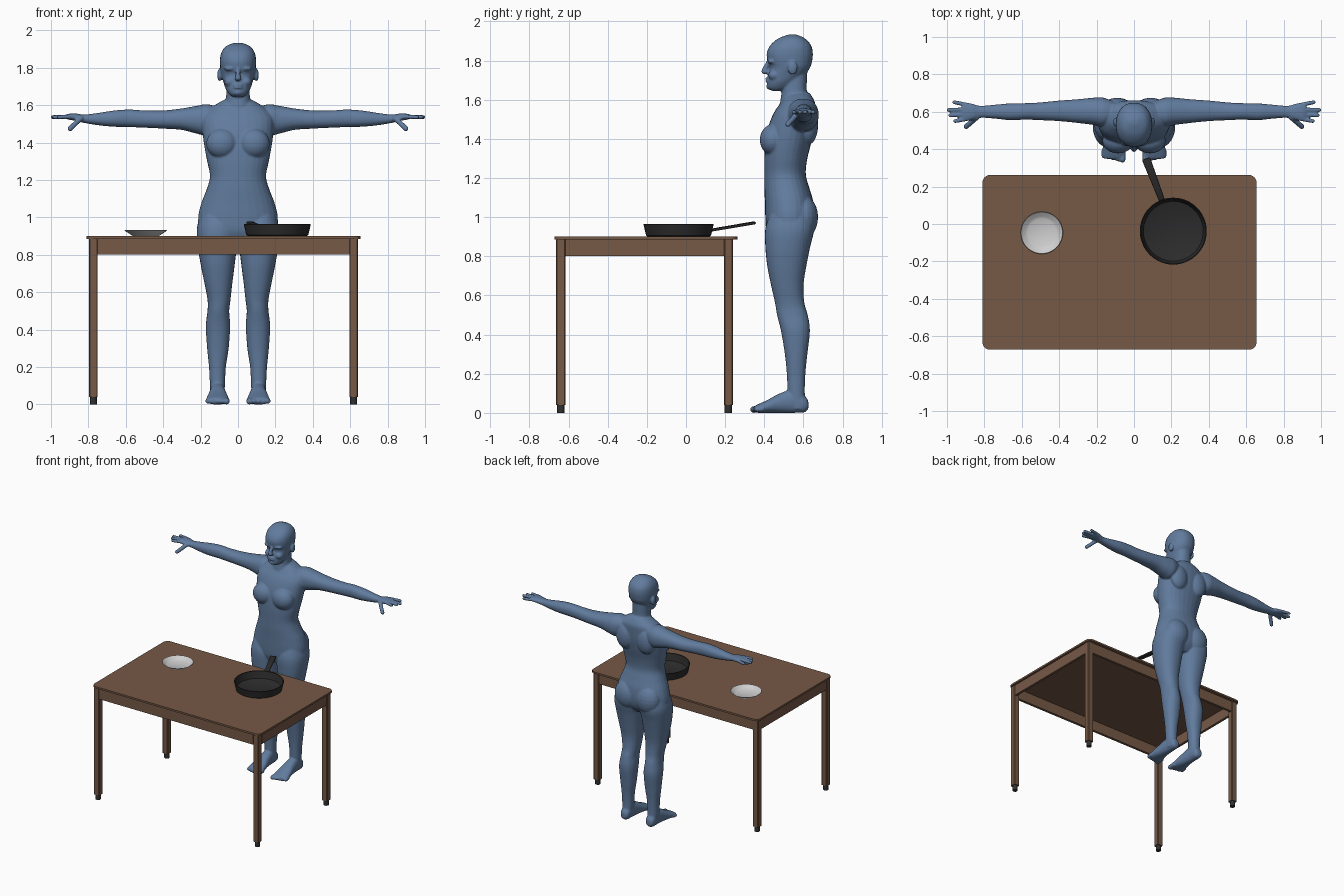
import bpy, bmesh, math
from mathutils import Vector, Matrix

cube = bpy.data.objects.get("Cube")
if cube:
    bpy.data.objects.remove(cube, do_unlink=True)


def material(name, r, g, b):
    mat = bpy.data.materials.new(name)
    mat.use_nodes = True
    mat.diffuse_color = (r, g, b, 1)
    bsdf = next(n for n in mat.node_tree.nodes if n.type == "BSDF_PRINCIPLED")
    bsdf.inputs["Base Color"].default_value = (r, g, b, 1)
    return mat


blue = material("slate_blue", .12, .2, .34)
wood = material("brown_wood", .18, .1, .062)
black = material("pan_black", .025, .025, .025)
rubber = material("dark_rubber", .03, .03, .03)
white = material("plate_white", .62, .62, .62)


def finish(name, bm, mat, smooth=False):
    bmesh.ops.recalc_face_normals(bm, faces=bm.faces[:])
    mesh = bpy.data.meshes.new(name)
    bm.to_mesh(mesh)
    bm.free()
    mesh.materials.append(mat)
    obj = bpy.data.objects.new(name, mesh)
    bpy.context.collection.objects.link(obj)
    if smooth:
        bpy.ops.object.select_all(action="DESELECT")
        obj.select_set(True)
        bpy.context.view_layer.objects.active = obj
        bpy.ops.object.shade_smooth_by_angle(angle=math.radians(35))
    return obj


# ---- helpers for soft body forms ----
def loft(bm, axis, rows, sides=28, steps=4):
    """Skin oval sections; each row is position, a min, a max, b min, b max."""
    rows = [Vector(r) for r in rows]
    path = []
    for i in range(len(rows) - 1):
        p1, p2 = rows[i], rows[i + 1]
        m1 = (p2 - rows[max(i - 1, 0)]) / 2
        m2 = (rows[min(i + 2, len(rows) - 1)] - p1) / 2
        for k in range(steps):
            t = k / steps
            a, b = t * t * (3 - 2 * t), t * (1 - t)
            path.append(p1 * (1 - a) + p2 * a + m1 * (b * (1 - t)) - m2 * (b * t))
    path.append(rows[-1])
    rings = []
    for pos, a0, a1, b0, b1 in path:
        ring = []
        for k in range(sides):
            c, s = math.cos(math.tau * k / sides), math.sin(math.tau * k / sides)
            u = (a0 + a1) / 2 + (a1 - a0) / 2 * math.copysign(abs(c) ** .9, c)
            v = (b0 + b1) / 2 + (b1 - b0) / 2 * math.copysign(abs(s) ** .9, s)
            co = {"x": (pos, u, v), "y": (u, pos, v), "z": (u, v, pos)}[axis]
            ring.append(bm.verts.new(co))
        rings.append(ring)
    for r, q in zip(rings, rings[1:]):
        for k in range(sides):
            n = (k + 1) % sides
            bm.faces.new((r[k], r[n], q[n], q[k]))
    bm.faces.new(rings[0][::-1])
    bm.faces.new(rings[-1])


def trunk(bm, rows):
    loft(bm, "z", [(z, -w, w, y0, y1) for z, w, y0, y1 in rows])


def blob(bm, centre, radii):
    bmesh.ops.create_uvsphere(bm, u_segments=20, v_segments=12, radius=1,
                              matrix=Matrix.LocRotScale(Vector(centre), None, Vector(radii)))


def capsule(bm, start, end, r):
    start, end = Vector(start), Vector(end)
    d = end - start
    verts = bmesh.ops.create_uvsphere(bm, u_segments=12, v_segments=9, radius=r)["verts"]
    for v in verts:
        if v.co.z > 0:
            v.co.z += d.length - r
    bmesh.ops.transform(bm, verts=verts, matrix=Matrix.Translation(start)
                        @ d.to_track_quat("Z", "Y").to_matrix().to_4x4())


# ---- figure: the left half of paired forms, then mirrored ----
bm = bmesh.new()
# leg
loft(bm, "z", [(.02, .075, .145, .53, .615), (.1, .07, .15, .52, .607),
               (.2, .065, .155, .515, .61), (.3, .05, .165, .505, .62),
               (.42, .042, .172, .485, .633), (.5, .047, .163, .465, .622),
               (.56, .04, .163, .455, .605), (.65, .03, .18, .435, .6),
               (.75, .017, .2, .415, .615), (.85, .006, .216, .405, .635),
               (.94, 0, .22, .405, .655), (1.02, .03, .2, .43, .64)])
# foot and toes
loft(bm, "y", [(.625, .09, .13, .02, .06), (.605, .075, .145, .003, .09),
               (.55, .07, .148, 0, .12), (.48, .063, .155, 0, .1),
               (.42, .052, .166, 0, .068), (.37, .05, .17, 0, .045),
               (.35, .06, .162, .005, .035)])
for i in range(5):
    x = .062 + .025 * i
    capsule(bm, (x, .39, .02), (x, .328 + .006 * i, .016), .018 if i == 0 else .013)
# arm
loft(bm, "x", [(.08, .56, .64, 1.5, 1.58), (.16, .52, .675, 1.44, 1.605),
               (.22, .53, .675, 1.448, 1.597), (.3, .54, .667, 1.468, 1.583),
               (.4, .55, .66, 1.475, 1.572), (.5, .555, .65, 1.48, 1.572),
               (.58, .558, .646, 1.483, 1.577), (.66, .555, .645, 1.485, 1.572),
               (.74, .563, .638, 1.492, 1.56), (.82, .568, .632, 1.505, 1.55),
               (.86, .557, .642, 1.515, 1.555), (.9, .55, .65, 1.522, 1.555),
               (.92, .56, .645, 1.528, 1.55)])
# fingers and thumb
for y, tip_x, tip_y in ((.562, .968, .548), (.587, .993, .58),
                        (.612, 1.003, .61), (.637, .972, .653)):
    capsule(bm, (.89, y, 1.539), (tip_x, tip_y, 1.536), .0115)
capsule(bm, (.84, .57, 1.53), (.907, .513, 1.466), .0145)
# breast, buttock, shoulder blade
blob(bm, (.085, .445, 1.395), (.085, .068, .08))
blob(bm, (.09, .6, 1.0), (.1, .075, .11))
blob(bm, (.09, .625, 1.47), (.075, .05, .1))
# ear, brow, eye, cheek
blob(bm, (.098, .545, 1.762), (.013, .025, .035))
blob(bm, (.038, .438, 1.795), (.036, .022, .012))
blob(bm, (.034, .453, 1.766), (.019, .018, .012))
blob(bm, (.043, .452, 1.725), (.03, .032, .026))
copy = bmesh.ops.duplicate(bm, geom=bm.verts[:] + bm.edges[:] + bm.faces[:])["geom"]
for v in copy:
    if isinstance(v, bmesh.types.BMVert):
        v.co.x *= -1
# torso, neck, head
trunk(bm, [(.88, .12, .43, .6), (.93, .2, .41, .64), (1.0, .213, .405, .655),
           (1.08, .195, .403, .65), (1.15, .168, .4, .63), (1.22, .15, .4, .612),
           (1.3, .165, .4, .62), (1.38, .18, .405, .64), (1.46, .19, .42, .655),
           (1.53, .19, .447, .66), (1.58, .155, .48, .66), (1.615, .1, .5, .645),
           (1.635, .06, .52, .63)])
trunk(bm, [(1.5, .085, .47, .63), (1.58, .075, .48, .64), (1.64, .064, .488, .618),
           (1.7, .062, .49, .618), (1.75, .06, .5, .62)])
trunk(bm, [(1.645, .03, .44, .48), (1.66, .048, .418, .53), (1.69, .067, .416, .565),
           (1.73, .08, .42, .61), (1.765, .09, .428, .635), (1.8, .095, .416, .645),
           (1.84, .097, .413, .648), (1.88, .09, .432, .638), (1.915, .065, .475, .605),
           (1.934, .02, .53, .56)])
# nose, lips, chin
capsule(bm, (0, .425, 1.795), (0, .392, 1.74), .013)
blob(bm, (0, .406, 1.743), (.019, .022, .013))
for z in (1.708, 1.694):
    blob(bm, (0, .42, z), (.026, .015, .007))
blob(bm, (0, .432, 1.668), (.026, .022, .018))
figure = finish("figure", bm, blue, True)
remesh = figure.modifiers.new("Fuse", "REMESH")
remesh.mode = "VOXEL"
remesh.voxel_size = .0055
remesh.use_smooth_shade = True
soften = figure.modifiers.new("Soften", "SMOOTH")
soften.factor = .5
soften.iterations = 5


# ---- table ----
def box(name, x0, x1, y0, y1, z0, z1, mat, corner=0, segments=1):
    bm = bmesh.new()
    bmesh.ops.create_cube(bm, size=1)
    for v in bm.verts:
        v.co = (x1 if v.co.x > 0 else x0, y1 if v.co.y > 0 else y0, z1 if v.co.z > 0 else z0)
    if corner:
        upright = [e for e in bm.edges if abs(e.verts[0].co.z - e.verts[1].co.z) > .001]
        bmesh.ops.bevel(bm, geom=upright, offset=corner, segments=segments,
                        profile=.5, affect="EDGES")
    return finish(name, bm, mat, segments > 1)


L, R, F, B, W = -.797, .642, -.663, .24, .047
box("table_top", -.81, .655, -.672, .262, .886, .9, wood, .04, 6)
for side, x in (("right", L), ("left", R - W)):
    for end, y in (("front", F), ("back", B - W)):
        box(f"{end}_{side}_leg", x, x + W, y, y + W, .04, .886, wood, .005)
        bm = bmesh.new()
        bmesh.ops.create_cone(bm, cap_ends=True, segments=12, radius1=.019, radius2=.019,
                              depth=.042, matrix=Matrix.Translation((x + W / 2, y + W / 2, .021)))
        finish(f"{end}_{side}_foot_cap", bm, rubber, True)
T, G = .02, .003
box("front_apron", L + W, R - W, F + G, F + G + T, .802, .886, wood)
box("back_apron", L + W, R - W, B - G - T, B - G, .802, .886, wood)
box("right_apron", L + G, L + G + T, F + W, B - W, .802, .886, wood)
box("left_apron", R - G - T, R - G, F + W, B - W, .802, .886, wood)


# ---- tableware ----
def lathe(name, x, y, profile, mat):
    bm = bmesh.new()
    verts = [bm.verts.new((r, 0, z)) for r, z in profile]
    edges = [bm.edges.new(pair) for pair in zip(verts, verts[1:])]
    bmesh.ops.spin(bm, geom=verts + edges, cent=(0, 0, 0), axis=(0, 0, 1),
                   angle=math.tau, steps=48)
    bmesh.ops.remove_doubles(bm, verts=bm.verts[:], dist=.0001)
    bmesh.ops.translate(bm, verts=bm.verts[:], vec=(x, y, 0))
    finish(name, bm, mat, True)


lathe("plate", -.493, -.047, [(0, .901), (.07, .901), (.113, .929), (.111, .932),
                              (.088, .914), (.075, .907), (0, .906)], white)
lathe("pan", .21, -.038, [(0, .901), (.158, .901), (.166, .906), (.179, .963),
                          (.177, .966), (.173, .964), (.16, .911), (.154, .907),
                          (0, .907)], black)

# pan handle, widening toward its end
bm = bmesh.new()
bmesh.ops.create_cube(bm, size=1)
start, end = Vector((.15, .125, .933)), Vector((.064, .35, .971))
for v in bm.verts:
    v.co.x *= .046 if v.co.z > 0 else .032
    v.co.y *= .014
    v.co.z *= (end - start).length
bmesh.ops.bevel(bm, geom=bm.edges[:], offset=.005, segments=2, profile=.5, affect="EDGES")
bmesh.ops.transform(bm, verts=bm.verts[:], matrix=Matrix.Translation((start + end) / 2)
                    @ (end - start).to_track_quat("Z", "Y").to_matrix().to_4x4())
finish("pan_handle", bm, black, True)
